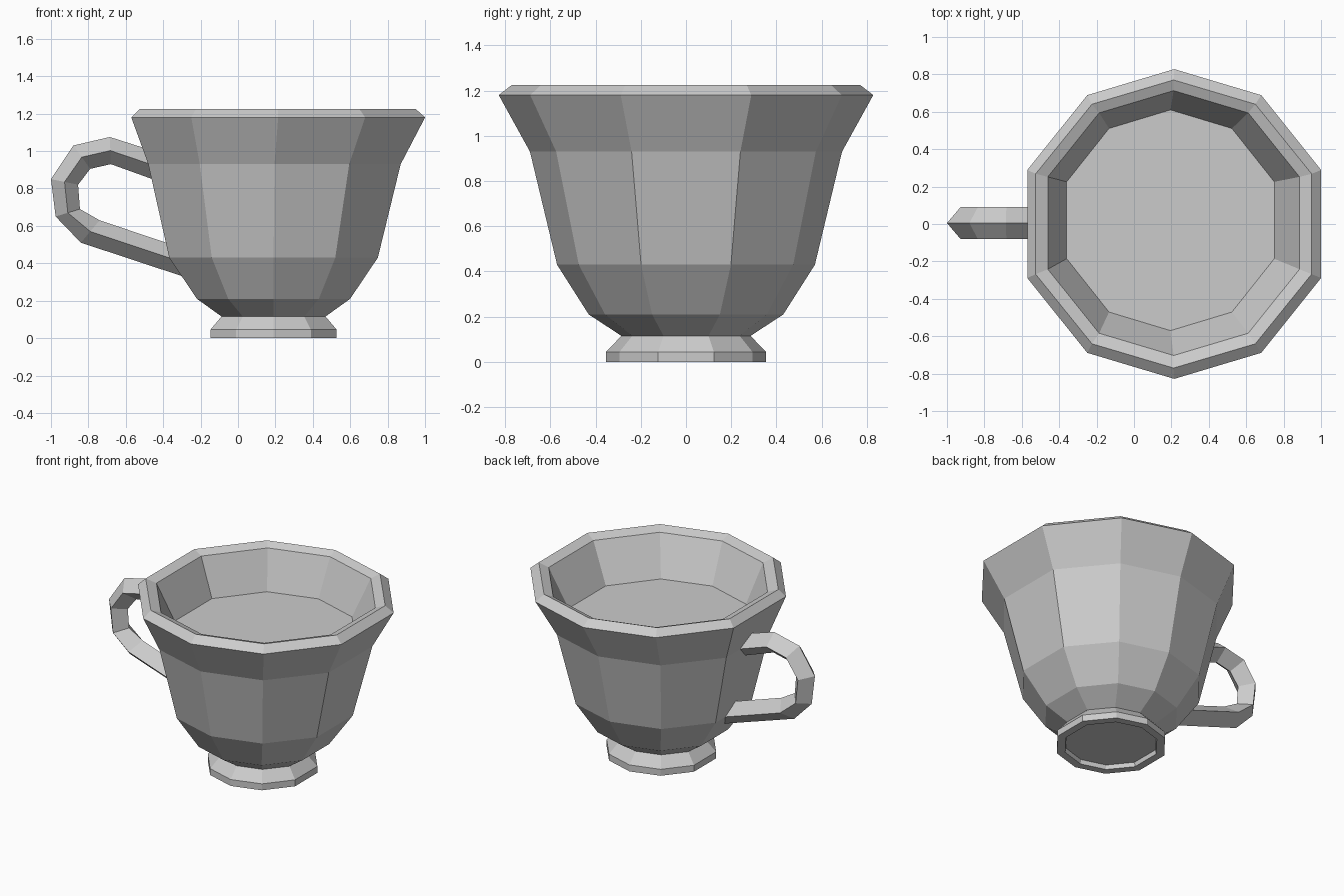
import bpy, bmesh
from math import cos, sin, radians

if "Cube" in bpy.data.objects:
    bpy.data.objects.remove(bpy.data.objects["Cube"])

# Slightly uneven ten-sided outline shared by every cup ring
HALF = [-90, -56.3, -20.4, 20.4, 56.3]
ANGLES = [radians(a) for a in HALF + [a + 180 for a in HALF]]


def decagon(cx, cy, rx, ry, z):
    return [(cx + rx * cos(a), cy + ry * sin(a), z) for a in ANGLES]


def loft(name, rings):
    """Bridge successive rings with quads and cap both ends."""
    bm = bmesh.new()
    loops = [[bm.verts.new(p) for p in ring] for ring in rings]
    n = len(loops[0])
    for a, b in zip(loops, loops[1:]):
        for i in range(n):
            j = (i + 1) % n
            bm.faces.new((a[i], a[j], b[j], b[i]))
    bm.faces.new(loops[0][::-1])
    bm.faces.new(loops[-1])
    bmesh.ops.recalc_face_normals(bm, faces=bm.faces)
    mesh = bpy.data.meshes.new(name)
    bm.to_mesh(mesh)
    bm.free()
    obj = bpy.data.objects.new(name, mesh)
    bpy.context.collection.objects.link(obj)
    return obj


# Bowl: outer wall, bevelled lip, inner wall down to the drink level
loft("cup_bowl", [decagon(*r) for r in [
    (0.19, 0, 0.296, 0.285, 0.115),
    (0.19, 0, 0.437, 0.43, 0.21),
    (0.19, 0, 0.595, 0.57, 0.43),
    (0.195, 0, 0.72, 0.69, 0.93),
    (0.215, 0, 0.838, 0.828, 1.18),
    (0.212, 0, 0.787, 0.77, 1.225),
    (0.212, 0.005, 0.718, 0.708, 1.20),
    (0.195, 0.02, 0.592, 0.59, 0.94),
]])

# Foot: shallow recess underneath, short rim, tapered neck
loft("cup_foot", [decagon(*r) for r in [
    (0.19, 0, 0.30, 0.295, 0.03),
    (0.19, 0, 0.305, 0.30, 0.0),
    (0.19, 0, 0.36, 0.353, 0.0),
    (0.19, 0, 0.36, 0.353, 0.045),
    (0.19, 0, 0.296, 0.285, 0.116),
]])

# Handle: diamond section swept between outer and inner ridge lines (x, z)
outer = [(-0.45, 1.0), (-0.685, 1.075), (-0.88, 1.03), (-1.0, 0.85),
         (-0.975, 0.65), (-0.84, 0.51), (-0.28, 0.325)]
inner = [(-0.43, 0.84), (-0.68, 0.93), (-0.79, 0.905), (-0.855, 0.82),
         (-0.845, 0.69), (-0.74, 0.63), (-0.28, 0.475)]
sections = []
for (ox, oz), (ix, iz) in zip(outer, inner):
    mx, mz = (ox + ix) / 2, (oz + iz) / 2
    sections.append([(ox, 0.005, oz), (mx, 0.09, mz),
                     (ix, 0.005, iz), (mx, -0.08, mz)])
loft("cup_handle", sections)
